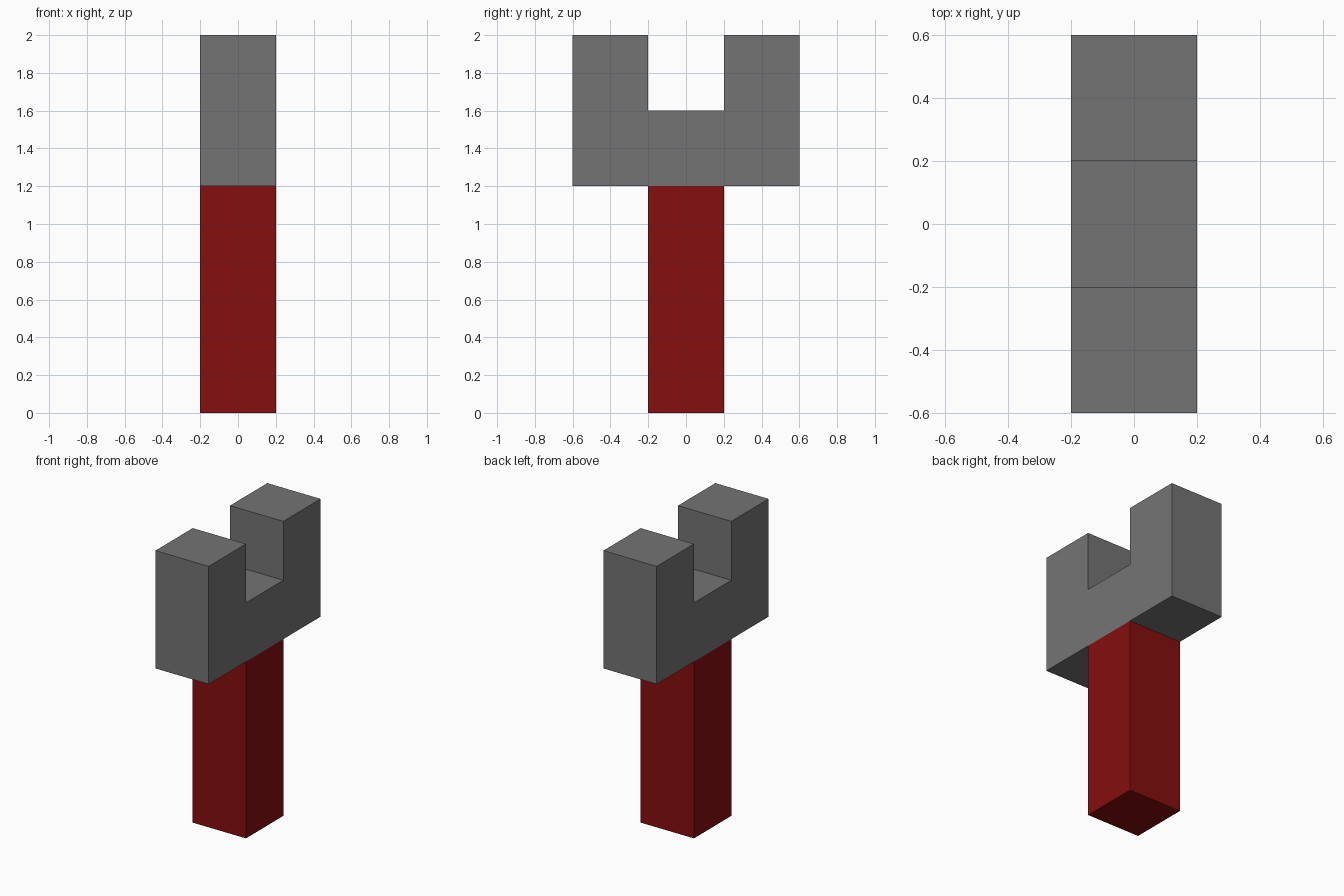
import bpy
import bmesh

cube = bpy.data.objects.get("Cube")
if cube:
    bpy.data.objects.remove(cube, do_unlink=True)


def make_material(name, rgb):
    mat = bpy.data.materials.new(name)
    mat.use_nodes = True
    color = (*rgb, 1.0)
    mat.diffuse_color = color
    bsdf = next(n for n in mat.node_tree.nodes if n.type == 'BSDF_PRINCIPLED')
    bsdf.inputs["Base Color"].default_value = color
    return mat


def extrude_profile(name, profile, half_width, mat):
    """Extrude a closed (y, z) outline along x, centred on x = 0."""
    bm = bmesh.new()
    face = bm.faces.new([bm.verts.new((-half_width, y, z)) for y, z in profile])
    extruded = bmesh.ops.extrude_face_region(bm, geom=[face], use_keep_orig=True)
    verts = [g for g in extruded["geom"] if isinstance(g, bmesh.types.BMVert)]
    bmesh.ops.translate(bm, verts=verts, vec=(2 * half_width, 0, 0))
    bmesh.ops.recalc_face_normals(bm, faces=bm.faces)
    mesh = bpy.data.meshes.new(name)
    bm.to_mesh(mesh)
    bm.free()
    mesh.materials.append(mat)
    obj = bpy.data.objects.new(name, mesh)
    bpy.context.collection.objects.link(obj)
    return obj


red = make_material("dark red", (0.235, 0.0045, 0.0045))
grey = make_material("grey", (0.175, 0.175, 0.175))

# Square handle
extrude_profile("handle", [(-0.2, 0), (0.2, 0), (0.2, 1.2), (-0.2, 1.2)], 0.2, red)

# U-shaped head: half outline mirrored across y = 0
half = [(0.6, 1.2), (0.6, 2.0), (0.2, 2.0), (0.2, 1.6)]
outline = half + [(-y, z) for y, z in reversed(half)]
extrude_profile("forked_head", outline, 0.2, grey)
